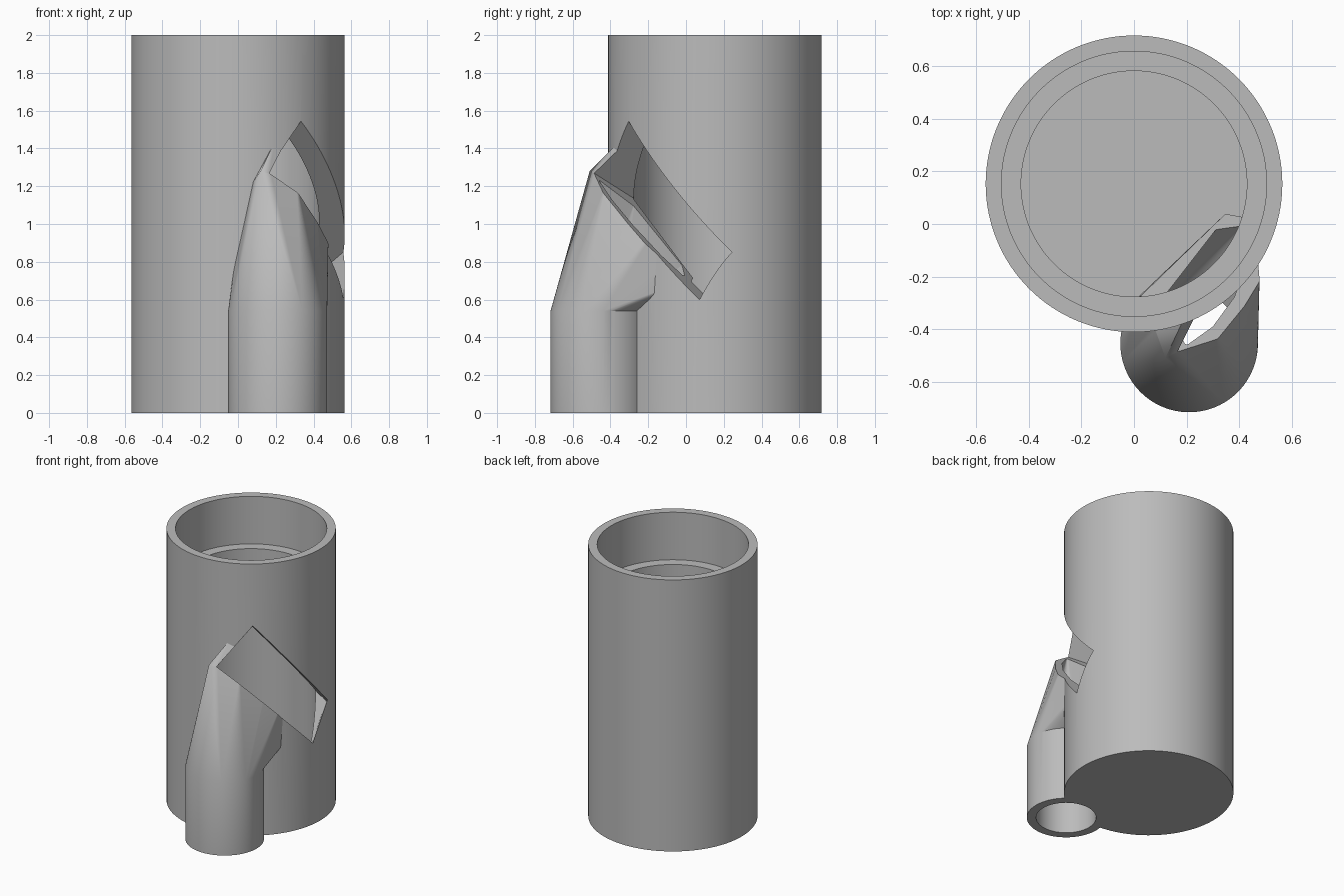
import bpy, bmesh, math
from mathutils import Vector

old = bpy.data.objects.get("Cube")
if old:
    bpy.data.objects.remove(old, do_unlink=True)

grey = bpy.data.materials.new("plain grey")
grey.use_nodes = True
colour = (0.5, 0.5, 0.5, 1)
grey.diffuse_color = colour
grey.node_tree.nodes["Principled BSDF"].inputs["Base Color"].default_value = colour

MAIN = Vector((0, 0.153, 0))      # axis of the large cup
PIPE = Vector((0.21, -0.455, 0))  # axis of the inlet pipe
NECK = 0.54                       # height where the pipe starts to sweep


def ring(centre, radius, z, sides):
    return [centre + Vector((radius * math.cos(a), radius * math.sin(a), z))
            for a in (math.tau * i / sides for i in range(sides))]


def hull(name, points):
    """Convex solid around the given points."""
    bm = bmesh.new()
    for p in points:
        bm.verts.new(p)
    res = bmesh.ops.convex_hull(bm, input=bm.verts)
    spare = {g for g in res["geom_interior"] + res["geom_unused"]
             if isinstance(g, bmesh.types.BMVert)}
    bmesh.ops.delete(bm, geom=list(spare), context="VERTS")
    bmesh.ops.dissolve_limit(bm, angle_limit=0.002, verts=bm.verts, edges=bm.edges)
    bmesh.ops.recalc_face_normals(bm, faces=bm.faces)
    mesh = bpy.data.meshes.new(name)
    bm.to_mesh(mesh)
    bm.free()
    mesh.materials.append(grey)
    obj = bpy.data.objects.new(name, mesh)
    bpy.context.collection.objects.link(obj)
    return obj


def cylinder(name, centre, radius, low, high, sides=96):
    return hull(name, ring(centre, radius, low, sides) + ring(centre, radius, high, sides))


def combine(target, tool, operation):
    tool.hide_render = True
    mod = target.modifiers.new(operation.lower(), "BOOLEAN")
    mod.operation = operation
    mod.solver = "EXACT"
    mod.object = tool
    bpy.context.view_layer.objects.active = target
    bpy.ops.object.modifier_apply(modifier=mod.name)
    bpy.data.objects.remove(tool, do_unlink=True)


# Large cup with a stepped bore
body = cylinder("cup_with_inlet", MAIN, 0.565, 0, 2, 128)
combine(body, cylinder("bore", MAIN, 0.43, 0.06, 2.1, 128), "DIFFERENCE")
combine(body, cylinder("socket", MAIN, 0.505, 1.65, 2.1, 128), "DIFFERENCE")

# Inlet pipe and the swept duct that runs into the wall
combine(body, cylinder("inlet_pipe", PIPE, 0.262, 0, NECK), "UNION")
duct_end = [(.12, -.51, 1.28), (.2, -.34, 1.45), (.31, -.42, 1.22), (.42, -.3, 1.03),
            (.48, -.14, 1.0), (.46, .06, .72), (.36, .05, .72), (.03, -.27, 1.15)]
duct = hull("duct", ring(PIPE, 0.262, NECK, 96) + [Vector(p) for p in duct_end])
combine(body, duct, "UNION")

# Hollow passage through pipe and duct
combine(body, cylinder("pipe_bore", PIPE, 0.2, -0.1, NECK + 0.01), "DIFFERENCE")
passage_end = [(.2, -.45, 1.26), (.29, -.37, 1.2), (.38, -.26, 1.03), (.44, -.1, .86),
               (.44, .02, .75), (.33, 0, .8), (.12, -.27, 1.12)]
passage = hull("passage", ring(PIPE, 0.2, NECK, 96) + [Vector(p) for p in passage_end])
combine(body, passage, "DIFFERENCE")

# Slanted window, a tapered block pushed through the wall
corner = Vector((0.56, 0.07, 0.6))
up = Vector((0.276, 0.65, 0.705)).normalized()
out = Vector((0.53, -0.71, 0.45)).normalized()
along = up.cross(out)
outline = [(0, 0), (-0.095, 0.29), (-0.79, 0.36), (-0.82, 0)]
window = hull("window", [corner + along * l + up * n + out * d
                         for l, n in outline for d in (-0.25, 1)])
combine(body, window, "DIFFERENCE")

# Smooth curved walls, crisp rims
bpy.ops.object.select_all(action="DESELECT")
body.select_set(True)
bpy.context.view_layer.objects.active = body
bpy.ops.object.shade_smooth_by_angle(angle=math.radians(25))
